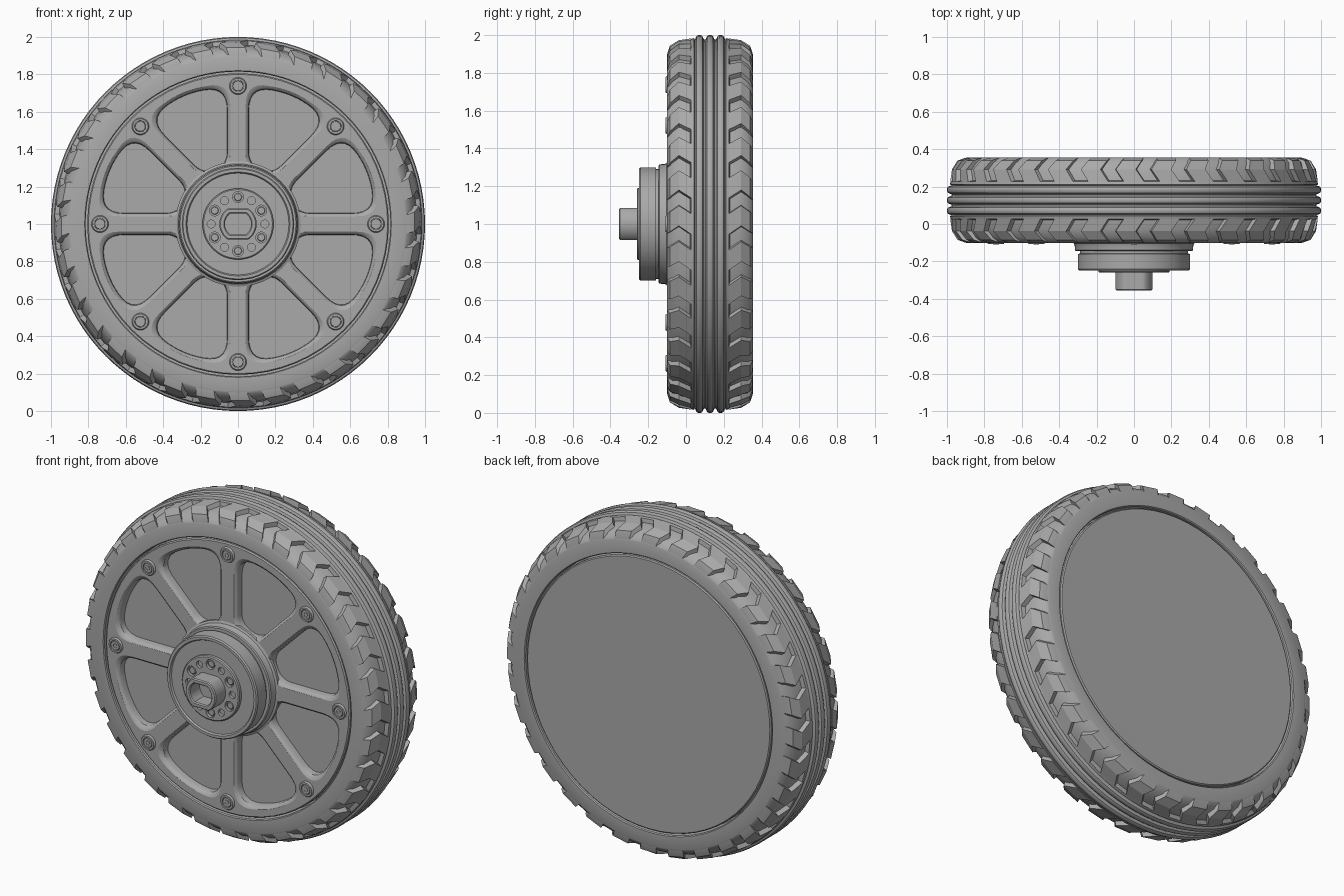
import bpy, bmesh
from math import sin, cos, tan, pi, radians
from mathutils import Vector

if "Cube" in bpy.data.objects:
    bpy.data.objects.remove(bpy.data.objects["Cube"])

MID = 0.127      # centre plane of the tyre
HALF = 0.228     # half width of the tyre

grey = bpy.data.materials.new("plain_grey")
grey.use_nodes = True
COLOUR = (0.4, 0.4, 0.4, 1)
grey.diffuse_color = COLOUR
grey.node_tree.nodes["Principled BSDF"].inputs["Base Color"].default_value = COLOUR


def loft(bm, rings):
    """Skin a list of equal point rings and close both ends."""
    rows = [[bm.verts.new(p) for p in ring] for ring in rings]
    n = len(rows[0])
    for a, b in zip(rows, rows[1:]):
        for i in range(n):
            j = (i + 1) % n
            bm.faces.new((a[i], a[j], b[j], b[i]))
    bm.faces.new(rows[0])
    bm.faces.new(rows[-1])


def circle(r, y, n, x=0, z=1):
    return [(x + r * cos(2 * pi * i / n), y, z + r * sin(2 * pi * i / n)) for i in range(n)]


def lathe(bm, profile, n, x=0, z=1):
    loft(bm, [circle(r, y, n, x, z) for r, y in profile])


def finish(bm, name, angle=30):
    bmesh.ops.recalc_face_normals(bm, faces=bm.faces)
    mesh = bpy.data.meshes.new(name)
    bm.to_mesh(mesh)
    bm.free()
    mesh.materials.append(grey)
    obj = bpy.data.objects.new(name, mesh)
    bpy.context.collection.objects.link(obj)
    smooth(obj, angle)
    return obj


def smooth(obj, angle=30):
    bpy.ops.object.select_all(action='DESELECT')
    obj.select_set(True)
    bpy.context.view_layer.objects.active = obj
    bpy.ops.object.shade_smooth_by_angle(angle=radians(angle))


def carve(obj, cutter):
    mod = obj.modifiers.new("cut", 'BOOLEAN')
    mod.object = cutter
    mod.solver = 'EXACT'
    bpy.context.view_layer.objects.active = obj
    bpy.ops.object.modifier_apply(modifier=mod.name)
    bpy.data.objects.remove(cutter)
    smooth(obj)


def fillet(points, radii, steps=7):
    """Round the corners of a 2D polygon with quadratic arcs."""
    out = []
    for i, (p, r) in enumerate(zip(points, radii)):
        p = Vector(p)
        a = p + (Vector(points[i - 1]) - p).normalized() * r
        b = p + (Vector(points[(i + 1) % len(points)]) - p).normalized() * r
        for k in range(steps + 1):
            t = k / steps
            out.append(a * (1 - t) ** 2 + p * 2 * t * (1 - t) + b * t * t)
    return out


# Tyre body: shoulder half profile mirrored, with three round ribs between
shoulder = [(0.815, -0.12), (0.815, -0.222), (0.82, -HALF), (0.895, -HALF), (0.905, -0.224),
            (0.93, -0.2), (0.95, -0.155), (0.957, -0.105), (0.98, -0.1), (0.984, -0.085)]
ribs = []
for centre in (-0.056, 0, 0.056):
    ribs += [(0.976, centre - 0.024), (0.995, centre - 0.016), (1, centre - 0.007),
             (1, centre + 0.007), (0.995, centre + 0.016), (0.976, centre + 0.024)]
profile = shoulder + ribs + [(r, -y) for r, y in reversed(shoulder)]
bm = bmesh.new()
lathe(bm, [(r, y + MID) for r, y in profile], 96)
finish(bm, "tyre")

# Chevron lugs on both shoulders
bm = bmesh.new()
LUGS = 32
# offset, outer radius, forward sweep
columns = [(-0.226, 0.905, 0), (-0.212, 0.945, 0.012), (-0.165, 0.973, 0.045), (-0.1, 0.984, 0)]
for side in (1, -1):
    for k in range(LUGS):
        base = 2 * pi * k / LUGS
        rings = []
        for off, r, sweep in columns:
            ring = []
            for ang, rad in ((-0.068, r - 0.06), (-0.055, r), (0.055, r), (0.068, r - 0.06)):
                t = base + ang + sweep
                ring.append((rad * cos(t), MID + side * off, 1 + rad * sin(t)))
            rings.append(ring)
        loft(bm, rings)
finish(bm, "tread_lugs", 20)

# Rear cover
bm = bmesh.new()
lathe(bm, [(0.806, 0.1), (0.806, 0.346), (0.8, 0.352)], 64)
finish(bm, "rear_cover")

# Front wheel disc with eight rounded windows
bm = bmesh.new()
lathe(bm, [(0.806, 0.1), (0.806, -0.09), (0.8, -0.097)], 64)
disc = finish(bm, "wheel_disc")


def window(grow, y, turn):
    """Outline between two spokes, widened by grow."""
    half = radians(22.5)
    edge = lambda u: u * tan(half) - (0.058 - grow) / cos(half)
    lo, hi = 0.318 - grow, 0.705 + grow
    pts = [(lo, -edge(lo)), (hi, -edge(hi)), (hi + 0.048, 0), (hi, edge(hi)), (lo, edge(lo))]
    flat = fillet(pts, (0.065, 0.13, 0.1, 0.13, 0.065))
    c, s = cos(turn), sin(turn)
    return [(u * c - v * s, y, 1 + u * s + v * c) for u, v in flat]


bm = bmesh.new()
for k in range(8):
    turn = radians(22.5 + 45 * k)
    loft(bm, [window(g, y, turn) for g, y in
              ((0, -0.045), (0.002, -0.08), (0.007, -0.09), (0.017, -0.097), (0.017, -0.13))])
carve(disc, finish(bm, "window_cutter"))

# Rim bolts with hexagonal sockets
bm = bmesh.new()
for k in range(8):
    t = k * pi / 4
    x, z = 0.738 * cos(t), 1 + 0.738 * sin(t)
    lathe(bm, [(0.046, -0.08), (0.046, -0.1), (0.041, -0.108), (0.031, -0.108),
               (0.03, -0.1), (0.028, -0.1), (0.026, -0.107), (0.019, -0.107)], 24, x, z)
finish(bm, "rim_bolts")
bm = bmesh.new()
for k in range(8):
    t = k * pi / 4
    x, z = 0.738 * cos(t), 1 + 0.738 * sin(t)
    lathe(bm, [(0.015, -0.1), (0.015, -0.1095), (0.011, -0.1095), (0.011, -0.1075)], 6, x, z)
finish(bm, "bolt_sockets")

# Stepped hub
bm = bmesh.new()
lathe(bm, [(0.335, -0.08), (0.335, -0.097), (0.322, -0.103), (0.317, -0.115), (0.316, -0.14),
           (0.31, -0.145), (0.29, -0.145), (0.29, -0.158), (0.3, -0.16), (0.3, -0.24),
           (0.294, -0.248), (0.278, -0.248), (0.272, -0.238)], 48)
finish(bm, "hub")

# Hub cap with a ring of alternating large and small holes
bm = bmesh.new()
lathe(bm, [(0.19, -0.2), (0.19, -0.255), (0.184, -0.26)], 48)
cap = finish(bm, "hub_cap")
bm = bmesh.new()
for k in range(12):
    t = pi / 2 + k * pi / 6
    r = 0.021 if k % 2 else 0.029
    lathe(bm, [(r, -0.242), (r, -0.3)], 20, 0.144 * cos(t), 1 + 0.144 * sin(t))
carve(cap, finish(bm, "hole_cutter"))
bm = bmesh.new()
for k in range(6):
    t = pi / 2 + k * pi / 3
    lathe(bm, [(0.021, -0.23), (0.021, -0.25), (0.018, -0.253)], 20,
          0.144 * cos(t), 1 + 0.144 * sin(t))
finish(bm, "cap_screws")


# Hollow axle with two flattened sides
def flattened(r, flat, y):
    return [(x, y, 1 + max(-flat, min(flat, z - 1))) for x, _, z in circle(r, y, 48)]


bm = bmesh.new()
loft(bm, [flattened(0.1, 0.084, -0.23), flattened(0.1, 0.084, -0.349), flattened(0.094, 0.078, -0.355),
          flattened(0.076, 0.062, -0.355), flattened(0.07, 0.056, -0.349), flattened(0.07, 0.056, -0.262)])
finish(bm, "axle")
